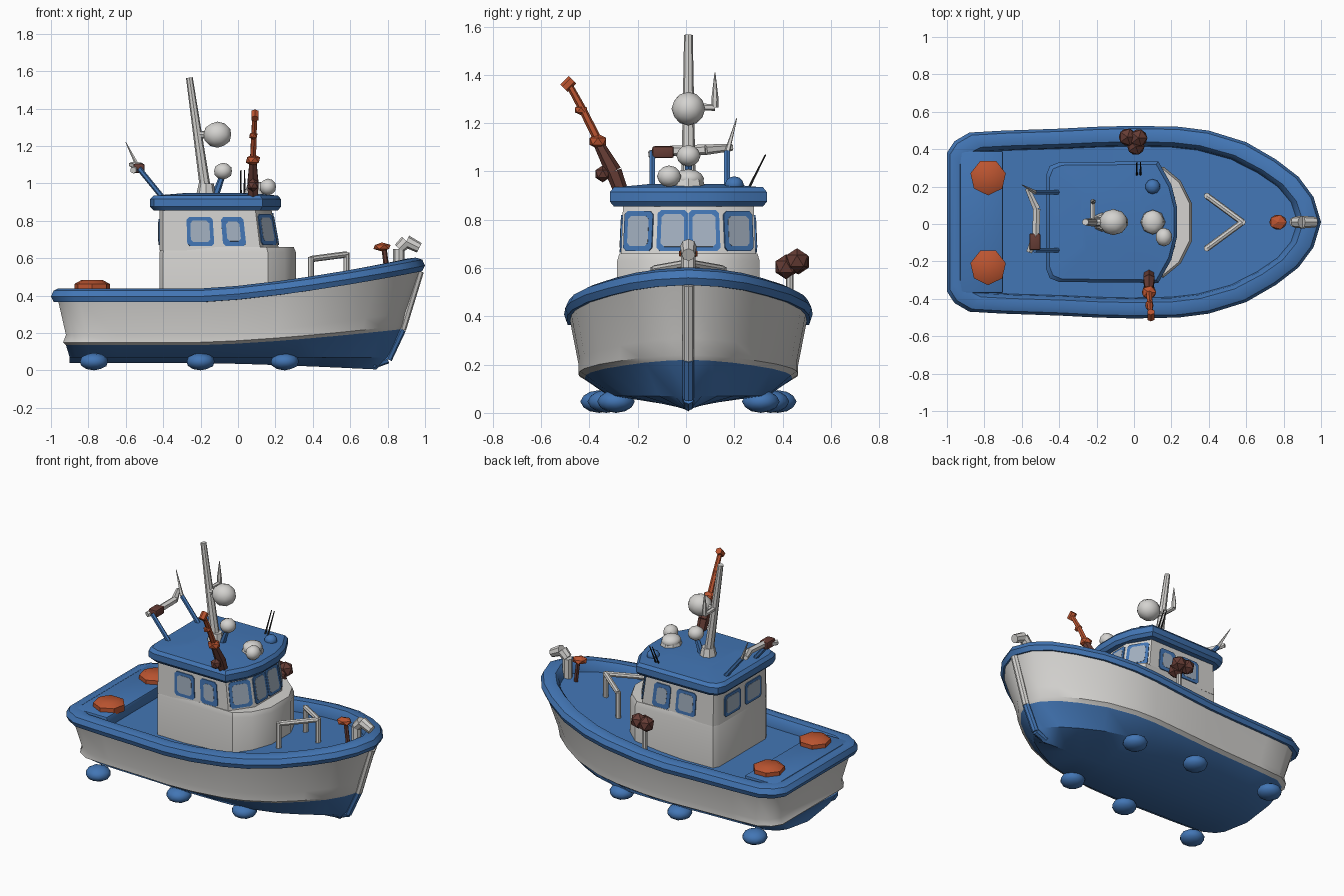
import bpy, bmesh
from math import radians
from mathutils import Vector, Matrix

if "Cube" in bpy.data.objects:
    bpy.data.objects.remove(bpy.data.objects["Cube"])


def material(name, r, g, b):
    mat = bpy.data.materials.new(name)
    mat.use_nodes = True
    mat.diffuse_color = (r, g, b, 1)
    shader = next(n for n in mat.node_tree.nodes if n.type == "BSDF_PRINCIPLED")
    shader.inputs["Base Color"].default_value = (r, g, b, 1)
    shader.inputs["Roughness"].default_value = 0.7
    return mat


blue = material("blue paint", .055, .18, .46)
white = material("off white paint", .66, .65, .63)
glass = material("pale glass", .36, .43, .52)
orange = material("orange red", .5, .09, .03)
brown = material("dark brown", .13, .045, .035)
black = material("black", .02, .02, .02)


def finish(name, bm, *mats, angle=35):
    bmesh.ops.remove_doubles(bm, verts=bm.verts, dist=0.00001)
    bmesh.ops.recalc_face_normals(bm, faces=bm.faces)
    mesh = bpy.data.meshes.new(name)
    bm.to_mesh(mesh)
    bm.free()
    for mat in mats:
        mesh.materials.append(mat)
    mesh.shade_smooth()
    mesh.set_sharp_from_angle(angle=radians(angle))
    obj = bpy.data.objects.new(name, mesh)
    bpy.context.collection.objects.link(obj)
    return obj


def loft(bm, rings, colour=lambda level: 0):
    """Skin closed rings of equal length, leaving the ends open."""
    rows = [[bm.verts.new(p) for p in ring] for ring in rings]
    count = len(rows[0])
    for level, (low, high) in enumerate(zip(rows, rows[1:])):
        for i in range(count):
            j = (i + 1) % count
            face = bm.faces.new((low[i], low[j], high[j], high[i]))
            face.material_index = colour(level)
    return rows


def rod(name, points, radii, mat, sides=8):
    bm = bmesh.new()
    points = [Vector(p) for p in points]
    for k, (a, b) in enumerate(zip(points, points[1:])):
        turn = (b - a).to_track_quat("Z", "Y").to_matrix().to_4x4()
        bmesh.ops.create_cone(bm, cap_ends=True, segments=sides, radius1=radii[k],
                              radius2=radii[k + 1], depth=(b - a).length,
                              matrix=Matrix.Translation((a + b) / 2) @ turn)
    return finish(name, bm, mat)


def blob(name, centre, size, mat, detail=2, angle=35):
    bm = bmesh.new()
    bmesh.ops.create_icosphere(bm, subdivisions=detail, radius=1,
                               matrix=Matrix.Translation(centre) @ Matrix.Diagonal((*size, 1)))
    return finish(name, bm, mat, angle=angle)


def box(name, low, high, mat, bevel=0.01):
    bm = bmesh.new()
    low, high = Vector(low), Vector(high)
    bmesh.ops.create_cube(bm, size=1, matrix=Matrix.Translation((low + high) / 2)
                          @ Matrix.Diagonal((*(high - low), 1)))
    bmesh.ops.bevel(bm, geom=bm.edges[:], offset=bevel, segments=2, affect="EDGES", profile=0.5)
    return finish(name, bm, mat)


# Hull: waterline rings (stern x, bow x, half width, fineness, stern z, bow rise)
beam = [(0, .72), (.02, .84), (.06, .93), (.15, .95), (.3, .97), (.4, .99), (.5, 1), (.62, .99),
        (.7, .95), (.8, .83), (.88, .65), (.94, .47), (.98, .26), (1, 0)]
levels = [
    (-.9, .74, 0, 1, .04, -.035),
    (-.9, .81, .33, 1.3, .07, 0),
    (-.92, .875, .43, 1.15, .135, .085),
    (-.935, .885, .455, 1.1, .15, .09),
    (-.92, .9, .455, 1.1, .19, .12),
    (-.96, .975, .49, 1, .365, .165),
    (-.985, .985, .505, 1, .365, .165),
    (-1, 1, .515, 1, .395, .165),
    (-.985, .985, .5, 1, .427, .165),
    (-.96, .95, .47, 1, .438, .165),
    (-.93, .905, .43, 1, .432, .165),
    (-.915, .885, .41, 1, .405, .165),
    (-.91, .875, .405, 1, .365, .165)]


def waterline(stern, bow, width, fine, z, rise):
    half = [(stern + (bow - stern) * s, width * f ** fine, z + rise * max(0, (s - .4) / .6) ** 1.4)
            for s, f in beam]
    side = [(x, y + .01, z) for x, y, z in half]
    other = [(x, .01 - y, z) for x, y, z in reversed(half)]
    return side + other


bm = bmesh.new()
rows = loft(bm, [waterline(*level) for level in levels], lambda k: 1 if 2 <= k <= 4 else 0)
deck = rows[-1]
for i in range(len(beam) - 1):
    bm.faces.new((deck[i], deck[i + 1], deck[-2 - i], deck[-1 - i]))
finish("hull", bm, blue, white)
rod("stem", [(.875, .01, .22), (.97, .01, .53)], [.024, .024], white)
rod("lower_stem", [(.72, .01, .03), (.8, .01, .06), (.875, .01, .22)], [.022, .024, .024], blue)
for side in (-1, 1):
    for x, y in ((-.77, .37), (-.2, .34), (.25, .3)):
        blob("hull_foot", (x, .01 + side * y, .047), (.078, .078, .047), blue)

# Stern deck with round lids
box("stern_deck", (-.93, -.37, .36), (-.7, .39, .436), blue)
for y in (-.23, .25):
    rod("hatch_lid", [(-.78, y, .42), (-.78, y, .462), (-.78, y, .482)],
        [.097, .097, .06], orange, 7)


# Cabin: mirrored half plans skinned upward
def house(name, plans, mat):
    bm = bmesh.new()
    rings = [[(x, y + .01, z) for x, y in half] + [(x, .01 - y, z) for x, y in reversed(half)]
             for half, z in plans]
    rows = loft(bm, rings)
    bm.faces.new(rows[0])
    bm.faces.new(rows[-1])
    return finish(name, bm, mat)


def scaled(plan, k):
    return [((x + .1) * k - .1, y * k) for x, y in plan]


base = [(-.42, .24), (-.4, .28), (.16, .295), (.25, .22), (.31, .1)]
house("cabin_base", [(base, .35), (base, .63), (scaled(base, .97), .66)], white)
foot = [(-.42, .24), (-.4, .28), (.12, .28), (.22, .14)]
head = [(-.42, .24), (-.4, .27), (.09, .27), (.175, .13)]
house("cabin_upper", [(foot, .64), (head, .88)], white)
roof = [(-.47, .25), (-.45, .3), (-.4, .32), (.13, .325), (.2, .2), (.23, .08)]
house("roof", [(scaled(roof, .95), .855), (roof, .875), (roof, .915),
               (scaled(roof, .95), .935), (scaled(roof, .85), .937), (scaled(roof, .5), .948)], blue)


# Windows: thin plates laid on the cabin walls
def plate(name, wall, span, heights, lift, mat):
    a, b = wall
    corners = []
    for u, z in ((span[0], heights[0]), (span[1], heights[0]),
                 (span[1], heights[1]), (span[0], heights[1])):
        t = (z - .64) / .24
        left, right = (Vector(foot_p).lerp(Vector(head_p), t) for foot_p, head_p in (a, b))
        p = left.lerp(right, u)
        corners.append(Vector((p.x, p.y + .01, z)))
    normal = (corners[1] - corners[0]).cross(corners[3] - corners[0]).normalized()
    middle = sum(corners, Vector()) / 4
    if normal.dot(middle - Vector((-.1, .01, middle.z))) < 0:
        normal.negate()
    # clipped corners
    ring = []
    for i, p in enumerate(corners):
        for q in (corners[i - 1], corners[(i + 1) % 4]):
            ring.append(p + (q - p).normalized() * .014)
    bm = bmesh.new()
    rows = loft(bm, [[p - normal * .002 for p in ring], [p + normal * lift for p in ring]])
    bm.faces.new(rows[0])
    bm.faces.new(rows[1])
    finish(name, bm, mat)


def window(wall, u0, u1, z0, z1, rim):
    plate("window_frame", wall, (u0, u1), (z0, z1), .006, blue)
    width = (Vector(wall[0][0]) - Vector(wall[1][0])).length
    du = rim / width
    plate("window_pane", wall, (u0 + du, u1 - du), (z0 + rim, z1 - rim), .0075, glass)


def post(i, side):
    return tuple((x, y * side) for x, y in (foot[i], head[i]))


for side in (-1, 1):
    long_wall = (post(1, side), post(2, side))
    window(long_wall, .25, .53, .665, .82, .02)
    window(long_wall, .62, .86, .665, .82, .025)
    window((post(2, side), post(3, side)), .08, .92, .67, .835, .02)
    window((post(3, side), post(3, -side)), .02, .495, .67, .84, .017)
    window((post(0, side), post(0, -side)), .1, .45, .67, .81, .018)

# Roof mast with radar globes
rod("mast_foot", [(-.17, .01, .93), (-.17, .01, 1.0)], [.055, .04], white)
rod("mast", [(-.17, .01, .94), (-.26, .01, 1.565)], [.03, .018], white)
rod("globe_bracket", [(-.21, .01, 1.26), (-.11, .01, 1.26)], [.02, .02], white)
blob("radar_globe", (-.11, .01, 1.26), (.077, .07, .07), white, 2)
rod("side_aerial", [(-.22, .01, 1.27), (-.22, .12, 1.265), (-.22, .12, 1.3), (-.22, .12, 1.41)],
    [.014, .014, .015, .002], white, 6)
rod("small_globe_stand", [(-.12, .01, .94), (-.08, .01, 1.05)], [.02, .015], blue, 6)
blob("small_globe", (-.08, .01, 1.065), (.05, .05, .045), white)
rod("roof_dome_base", [(.1, .01, .93), (.1, .01, .97)], [.07, .06], white)
blob("roof_dome", (.1, .01, .97), (.06, .065, .04), white)
blob("search_light", (.16, -.07, .98), (.045, .05, .045), white)
blob("blue_dome", (.1, .2, .945), (.04, .04, .035), blue)
for x in (.015, .035):
    rod("whip_aerial", [(x, .26, .93), (x, .33, 1.07)], [.006, .003], black, 5)

# Rear arch
for y in (-.14, .17):
    rod("arch_leg", [(-.4, y, .92), (-.53, y, 1.08)], [.014, .014], blue, 6)
rod("arch_bar", [(-.56, -.15, 1.07), (-.525, -.06, 1.085), (-.52, .08, 1.09), (-.57, .19, 1.1)],
    [.018, .022, .022, .015], white, 6)
box("arch_lamp", (-.56, -.14, 1.055), (-.5, -.05, 1.105), brown)
rod("arch_aerial", [(-.53, .17, 1.08), (-.6, .21, 1.22)], [.012, .002], white, 5)

# Boom leaning outboard
rod("boom_lower", [(.08, -.27, .92), (.08, -.3, 1.0), (.08, -.37, 1.13)], [.03, .034, .02], brown, 6)
blob("boom_winch", (.08, -.345, .99), (.035, .035, .035), brown, 1, 20)
blob("boom_joint", (.08, -.365, 1.125), (.043, .04, .032), orange, 1, 20)
rod("boom_upper", [(.08, -.36, 1.12), (.085, -.43, 1.26), (.09, -.49, 1.37)], [.018, .016, .014], orange, 6)
blob("boom_collar", (.082, -.435, 1.255), (.025, .03, .022), orange, 1, 20)
rod("boom_hook", [(.09, -.47, 1.38), (.09, -.505, 1.345)], [.022, .022], orange, 6)

# Side lamp cluster on a post
rod("lamp_post", [(0, .43, .4), (0, .43, .58)], [.016, .016], white)
for x, y, z in ((-.035, .465, .625), (.025, .46, .63), (.01, .415, .605)):
    blob("side_lamp", (x, y, z), (.052, .052, .052), brown, 1, 20)

# Foredeck rail, horn and bow roller
top = [(.39, -.13, .595), (.58, .01, .62), (.39, .15, .595)]
rod("foredeck_rail", top, [.017] * 3, white)
for x, y, z in top:
    rod("foredeck_rail_leg", [(x, y, .4), (x, y, z + .01)], [.017, .017], white)
blob("bow_horn", (.77, .01, .66), (.052, .045, .024), orange, 1, 20)
rod("bow_horn_post", [(.8, .01, .5), (.78, .01, .66)], [.014, .014], brown, 6)
rod("bow_roller", [(.86, .01, .52), (.86, .01, .65), (.9, .01, .69), (.97, .01, .655)],
    [.03, .03, .034, .028], white)
